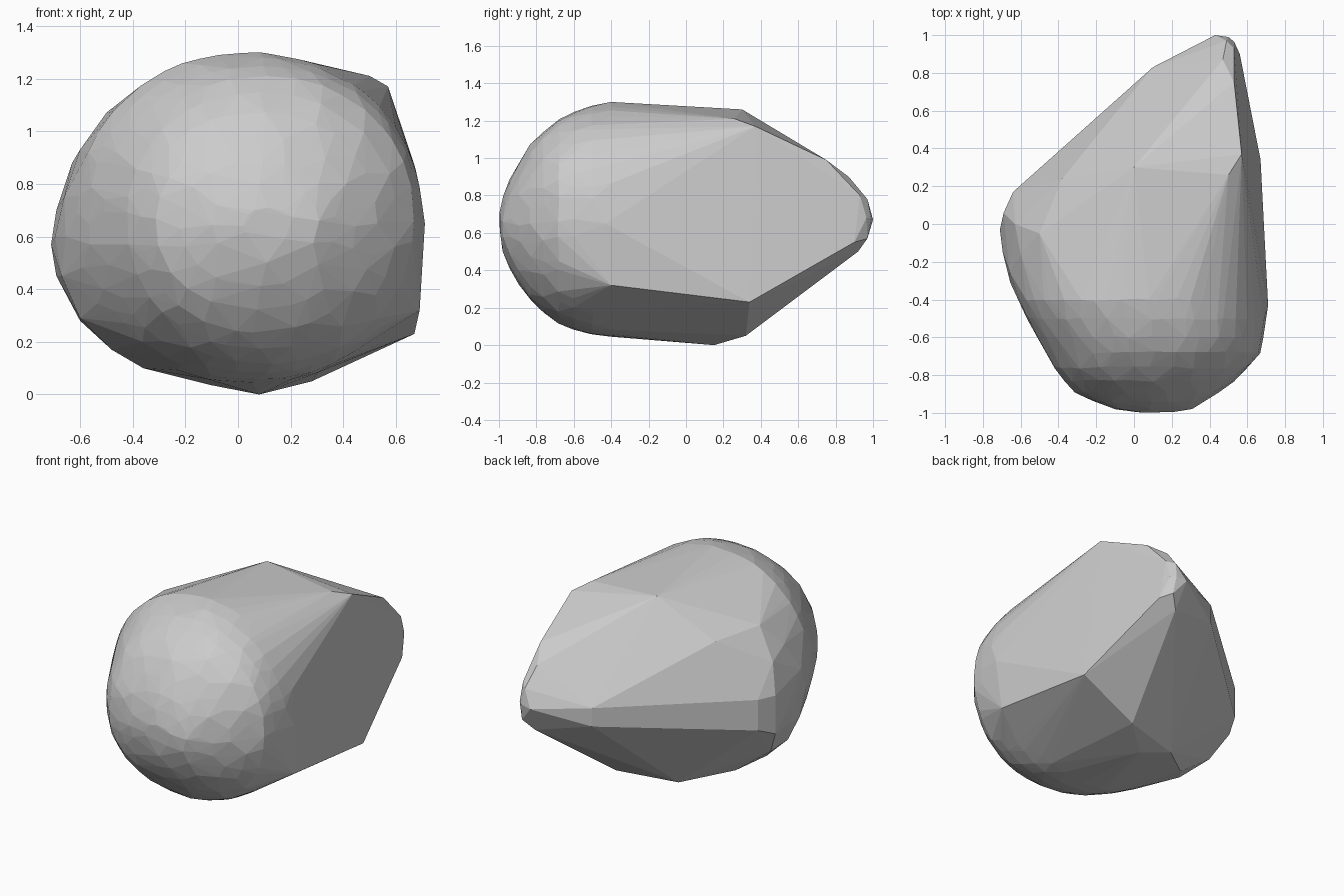
import bpy, bmesh, math, random

random.seed(4)
bm = bmesh.new()

# Worn rounded front: rings (y, xmin, xmax, zmin, zmax)
rings = [
    (-0.40, -0.615, 0.70, 0.04, 1.30),
    (-0.50, -0.57, 0.70, 0.055, 1.28),
    (-0.60, -0.515, 0.69, 0.08, 1.25),
    (-0.68, -0.465, 0.67, 0.115, 1.21),
    (-0.76, -0.425, 0.605, 0.17, 1.15),
    (-0.83, -0.37, 0.53, 0.235, 1.075),
    (-0.89, -0.315, 0.45, 0.32, 0.98),
    (-0.94, -0.22, 0.37, 0.41, 0.89),
    (-0.975, -0.10, 0.31, 0.50, 0.80),
    (-0.995, 0.02, 0.22, 0.58, 0.71),
]


def rounded(v):
    return math.copysign(abs(v) ** 0.94, v)


for i, (y, x0, x1, z0, z1) in enumerate(rings):
    n = max(8, 48 - 4 * i)
    for k in range(n):
        a = 2 * math.pi * (k + random.uniform(-0.3, 0.3)) / n
        s = random.uniform(0.99, 1.0)
        bm.verts.new(((x0 + x1) / 2 + s * (x1 - x0) / 2 * rounded(math.cos(a)),
                      max(-1, y + random.uniform(-0.006, 0.006)),
                      (z0 + z1) / 2 + s * (z1 - z0) / 2 * rounded(math.sin(a))))

# Corners of the broad broken faces
corners = [
    # top and underside
    (0.08, -0.40, 1.30), (0.0, 0.30, 1.26), (0.50, 0.26, 1.21),
    (0.08, 0.15, 0.0), (0.28, 0.32, 0.05), (-0.1, 0.22, 0.035),
    # flat right face
    (0.57, 0.37, 1.17), (0.67, 0.34, 0.23), (0.71, -0.43, 0.65),
    (0.69, -0.40, 0.32), (0.63, -0.32, 0.95),
    # bulging left flank
    (-0.71, -0.03, 0.57), (-0.69, 0.06, 0.45), (-0.69, 0.06, 0.70),
    (-0.64, 0.17, 0.70), (-0.64, 0.17, 0.50), (-0.63, 0.0, 0.88),
    (-0.50, -0.05, 1.07), (-0.60, -0.02, 0.28), (-0.38, 0.24, 1.04),
    (-0.66, -0.25, 0.75), (-0.67, -0.22, 0.45), (-0.36, 0.0, 0.10),
    (-0.695, -0.15, 0.60), (-0.60, -0.16, 0.93), (-0.60, -0.2, 0.29),
    (-0.48, -0.15, 0.17), (-0.655, -0.31, 0.6),
    # back edge and narrow tip
    (0.10, 0.83, 0.70), (0.10, 0.83, 0.58), (0.43, 1.0, 0.67),
    (0.50, 0.99, 0.68), (0.53, 0.965, 0.68), (0.51, 0.97, 0.57),
    (0.56, 0.90, 0.55), (0.45, 0.92, 0.50), (0.47, 0.87, 0.90),
    (0.53, 0.75, 0.99), (0.49, 0.97, 0.78), (0.53, 0.93, 0.80),
]
for c in corners:
    bm.verts.new(c)

# Wrap everything in one convex skin
hull = bmesh.ops.convex_hull(bm, input=bm.verts[:])
loose = {g for g in hull["geom_interior"] + hull["geom_unused"]
         if isinstance(g, bmesh.types.BMVert)}
bmesh.ops.delete(bm, geom=list(loose), context='VERTS')
bmesh.ops.recalc_face_normals(bm, faces=bm.faces[:])

mesh = bpy.data.meshes.new("rock")
bm.to_mesh(mesh)
bm.free()
rock = bpy.data.objects.new("rock", mesh)
bpy.context.collection.objects.link(rock)
